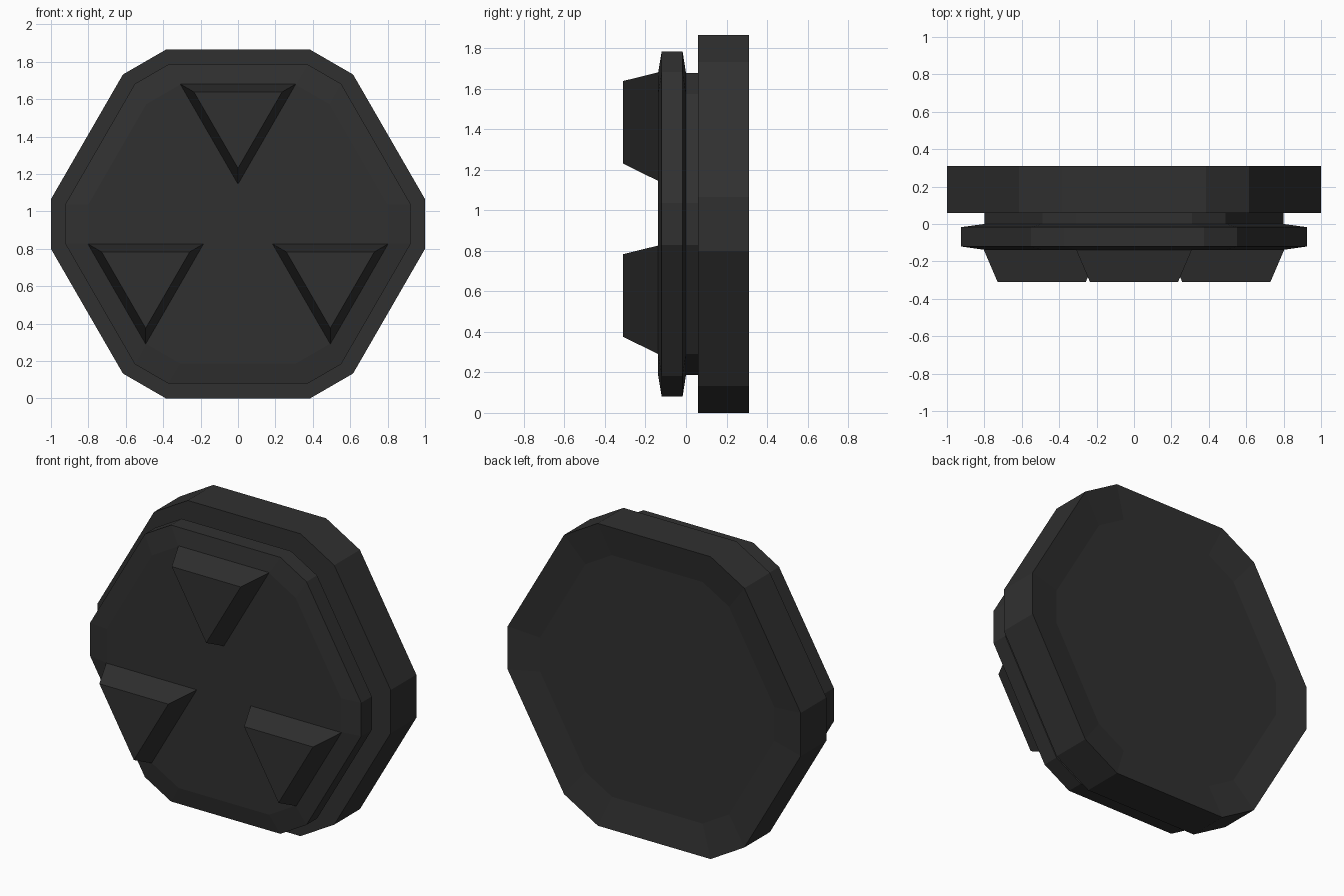
import bpy, bmesh
from math import sin, cos, pi, sqrt

if "Cube" in bpy.data.objects:
    bpy.data.objects.remove(bpy.data.objects["Cube"])

CZ = 0.9325  # height of the disc centre

rubber = bpy.data.materials.new("dark_rubber")
rubber.diffuse_color = (0.03, 0.03, 0.03, 1)
rubber.use_nodes = True
rubber.node_tree.nodes["Principled BSDF"].inputs["Base Color"].default_value = rubber.diffuse_color


def loft(name, rings):
    """Skin a stack of equal-sized rings along y and cap both ends."""
    bm = bmesh.new()
    loops = [[bm.verts.new(p) for p in ring] for ring in rings]
    n = len(loops[0])
    for a, b in zip(loops, loops[1:]):
        for i in range(n):
            j = (i + 1) % n
            bm.faces.new((a[i], a[j], b[j], b[i]))
    bm.faces.new(loops[0])
    bm.faces.new(loops[-1][::-1])
    bmesh.ops.recalc_face_normals(bm, faces=bm.faces)
    mesh = bpy.data.meshes.new(name)
    bm.to_mesh(mesh)
    bm.free()
    mesh.materials.append(rubber)
    obj = bpy.data.objects.new(name, mesh)
    bpy.context.collection.objects.link(obj)
    return obj


def hexagon(y, flat, corner):
    """Hexagon with cut corners: distance to long sides and to cut corners."""
    h = 2 * (flat - corner * sqrt(3) / 2)  # half length of a cut corner
    pts = []
    for k in range(6):
        c, s = cos(k * pi / 3), sin(k * pi / 3)
        for t in (-h, h):
            pts.append((corner * c - t * s, y, CZ + corner * s + t * c))
    return pts


def triangle(y, cx, cz, r):
    """Triangle pointing down."""
    return [(cx + r * cos(a), y, cz + r * sin(a))
            for a in (-pi / 2, pi / 6, 5 * pi / 6)]


# thick back plate with a shallow dished rear face
loft("back_plate", [hexagon(0.06, 0.9325, 1.0),
                    hexagon(0.31, 0.9325, 1.0),
                    hexagon(0.28, 0.745, 0.80)])

# front flange with chamfered faces, joined to the plate by a narrower neck
loft("front_flange", [hexagon(-0.138, 0.745, 0.80),
                      hexagon(-0.12, 0.8525, 0.925),
                      hexagon(-0.017, 0.8525, 0.925),
                      hexagon(0.0, 0.745, 0.80),
                      hexagon(0.06, 0.745, 0.80)])

# three tapered triangular studs
for k in range(3):
    a = pi / 2 + k * 2 * pi / 3
    cx, cz = 0.57 * cos(a), CZ + 0.57 * sin(a)
    loft(f"triangle_stud_{k + 1}", [triangle(-0.138, cx, cz, 0.357),
                                    triangle(-0.31, cx, cz, 0.272)])
